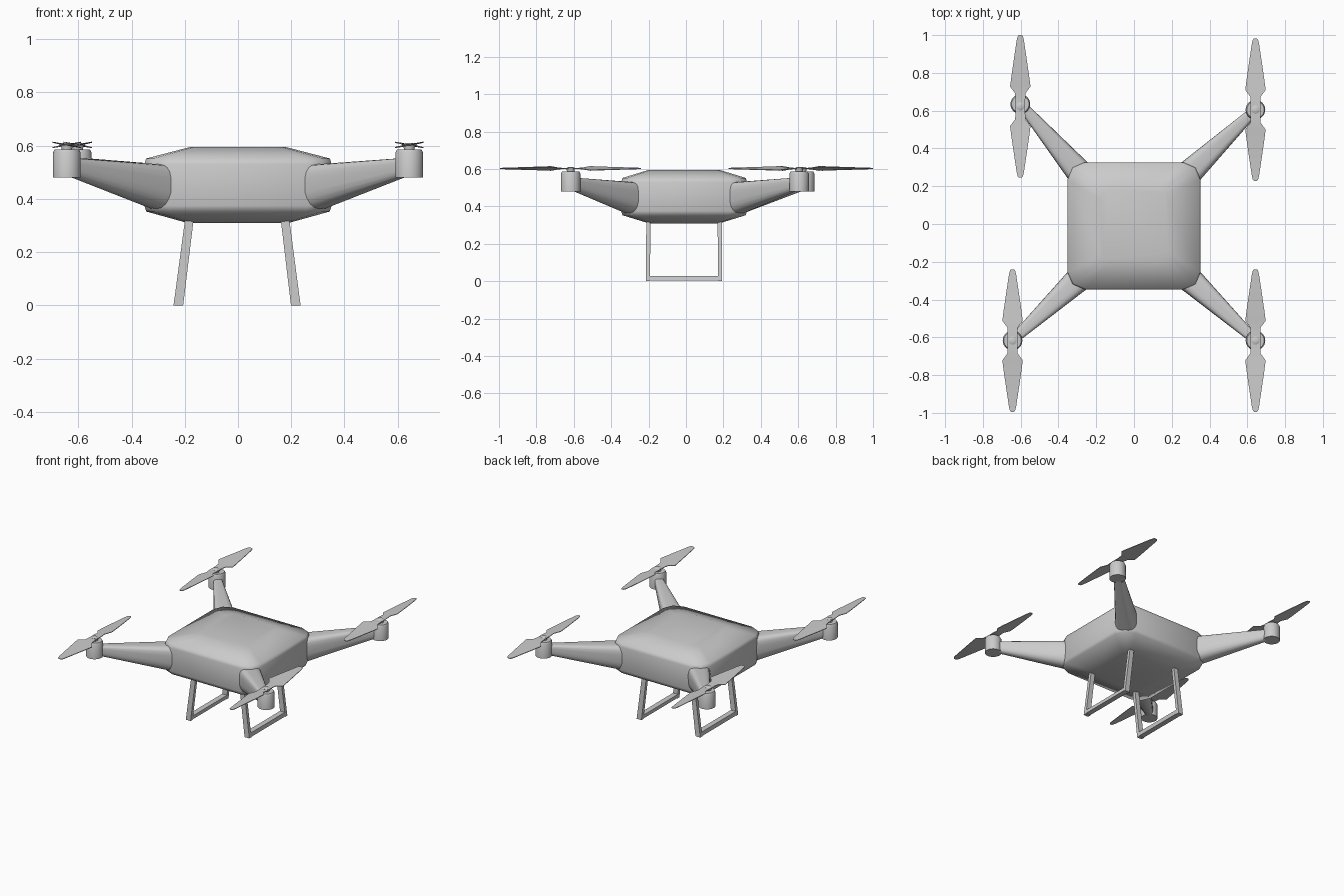
import bpy
import math
from mathutils import Vector

if "Cube" in bpy.data.objects:
    bpy.data.objects.remove(bpy.data.objects["Cube"])


def make_object(name, verts, faces, angle=None):
    me = bpy.data.meshes.new(name)
    me.from_pydata([tuple(v) for v in verts], [], faces)
    me.update()
    ob = bpy.data.objects.new(name, me)
    bpy.context.collection.objects.link(ob)
    bpy.ops.object.select_all(action='DESELECT')
    bpy.context.view_layer.objects.active = ob
    ob.select_set(True)
    bpy.ops.object.mode_set(mode='EDIT')
    bpy.ops.mesh.select_all(action='SELECT')
    bpy.ops.mesh.normals_make_consistent(inside=False)
    bpy.ops.object.mode_set(mode='OBJECT')
    if angle:
        bpy.ops.object.shade_smooth_by_angle(angle=math.radians(angle))
    return ob


def loft(name, rings, angle=None):
    """Skin a list of equal-length closed rings and cap both ends."""
    n = len(rings[0])
    verts = [v for r in rings for v in r]
    faces = [(k * n + i, k * n + (i + 1) % n, (k + 1) * n + (i + 1) % n, (k + 1) * n + i)
             for k in range(len(rings) - 1) for i in range(n)]
    faces += [tuple(range(n)), tuple((len(rings) - 1) * n + i for i in range(n))]
    return make_object(name, verts, faces, angle)


def revolve(name, profile, x, y, n=28):
    rings = [[(x + r * math.cos(2 * math.pi * i / n), y + r * math.sin(2 * math.pi * i / n), z)
              for i in range(n)] for r, z in profile]
    return loft(name, rings, 35)


def rect(x, y, z, hx, hy):
    return [(x - hx, y - hy, z), (x + hx, y - hy, z), (x + hx, y + hy, z), (x - hx, y + hy, z)]


# Body: stacked squares with cut corners
def body_ring(hx, hy, cut, z):
    c = []
    for sx, sy in ((1, 1), (-1, 1), (-1, -1), (1, -1)):
        pair = [(sx * hx, sy * (hy - cut)), (sx * (hx - cut * 0.3), sy * (hy - cut * 0.3)),
                (sx * (hx - cut), sy * hy)]
        c += pair if sx * sy > 0 else pair[::-1]
    return [(x, y - 0.01, z) for x, y in c]


loft("body", [body_ring(0.19, 0.19, 0.05, 0.31),
              body_ring(0.345, 0.33, 0.09, 0.353),
              body_ring(0.352, 0.336, 0.09, 0.375),
              body_ring(0.352, 0.336, 0.09, 0.53),
              body_ring(0.345, 0.33, 0.09, 0.552),
              body_ring(0.18, 0.19, 0.05, 0.595)], 60)

# Corner positions of the motors (slightly uneven on the back left)
motors = {"front_left": (-0.643, -0.617), "front_right": (0.643, -0.617),
          "back_left": (-0.602, 0.635), "back_right": (0.643, 0.605)}


def arm_section(centre, side, half_w, z_low, z_top, n=20):
    mid, half_h = (z_low + z_top) / 2, (z_top - z_low) / 2
    ring = []
    for i in range(n):
        a = 2 * math.pi * (i + 0.5) / n
        c, s = math.cos(a), math.sin(a)
        p = 0.45 if s > 0 else 0.8      # squarish top, rounded underside
        u = math.copysign(abs(c) ** p, c) * half_w
        w = math.copysign(abs(s) ** p, s) * half_h
        ring.append(Vector((centre.x, centre.y, mid + w)) + side * u)
    return ring


def blade_ring(x, y, z, t, half_w, pitch):
    lift = half_w * math.tan(pitch)
    h = 0.002
    return [(x - half_w, y + t, z - lift - h), (x + half_w, y + t, z + lift - h),
            (x + half_w, y + t, z + lift + h), (x - half_w, y + t, z - lift + h)]


blade = [(0.03, 0.026, 0), (0.068, 0.027, 8), (0.105, 0.054, 11), (0.16, 0.047, 10),
         (0.25, 0.034, 9), (0.35, 0.019, 7), (0.37, 0.014, 6), (0.377, 0.008, 6)]

for name, (mx, my) in motors.items():
    # Tapered arm from inside the body to the motor
    sx, sy = math.copysign(1, mx), math.copysign(1, my)
    root = Vector((sx * 0.265, sy * 0.255 - 0.01, 0))
    end = Vector((mx - sx * 0.015, my - sy * 0.015, 0))
    d = (end - root).normalized()
    side = Vector((-d.y, d.x, 0))
    loft(name + "_arm", [arm_section(root, side, 0.073, 0.343, 0.527),
                         arm_section(end, side, 0.026, 0.483, 0.554)], 40)

    # Motor housing with a bevelled cap, and the propeller hub on it
    revolve(name + "_motor", [(0.052, 0.48), (0.052, 0.574), (0.046, 0.586)], mx, my)
    py = my - 0.012 if name == "back_left" else my
    revolve(name + "_propeller_hub", [(0.018, 0.58), (0.022, 0.598), (0.022, 0.606),
                                      (0.014, 0.61)], mx, py, 16)

    # Two-bladed propeller, pitched opposite ways on each side
    spin = sx * sy
    stations = [(-t, w, -p) for t, w, p in reversed(blade)] + blade
    loft(name + "_propeller", [blade_ring(mx, py, 0.603, t, w, math.radians(p) * spin)
                               for t, w, p in stations], 30)

# Landing gear: two splayed U-shaped frames
for label, top_x, foot_x in (("left", -0.18, -0.224), ("right", 0.174, 0.217)):
    for end, y in (("front", -0.203), ("back", 0.182)):
        loft(label + "_" + end + "_leg", [rect(foot_x, y, 0.0, 0.018, 0.011),
                                          rect(top_x, y * 0.99, 0.345, 0.016, 0.011)])
    lean = (top_x - foot_x) * 0.08
    loft(label + "_skid", [rect(foot_x, -0.01, 0.003, 0.018, 0.2),
                           rect(foot_x + lean, -0.01, 0.029, 0.018, 0.2)])
